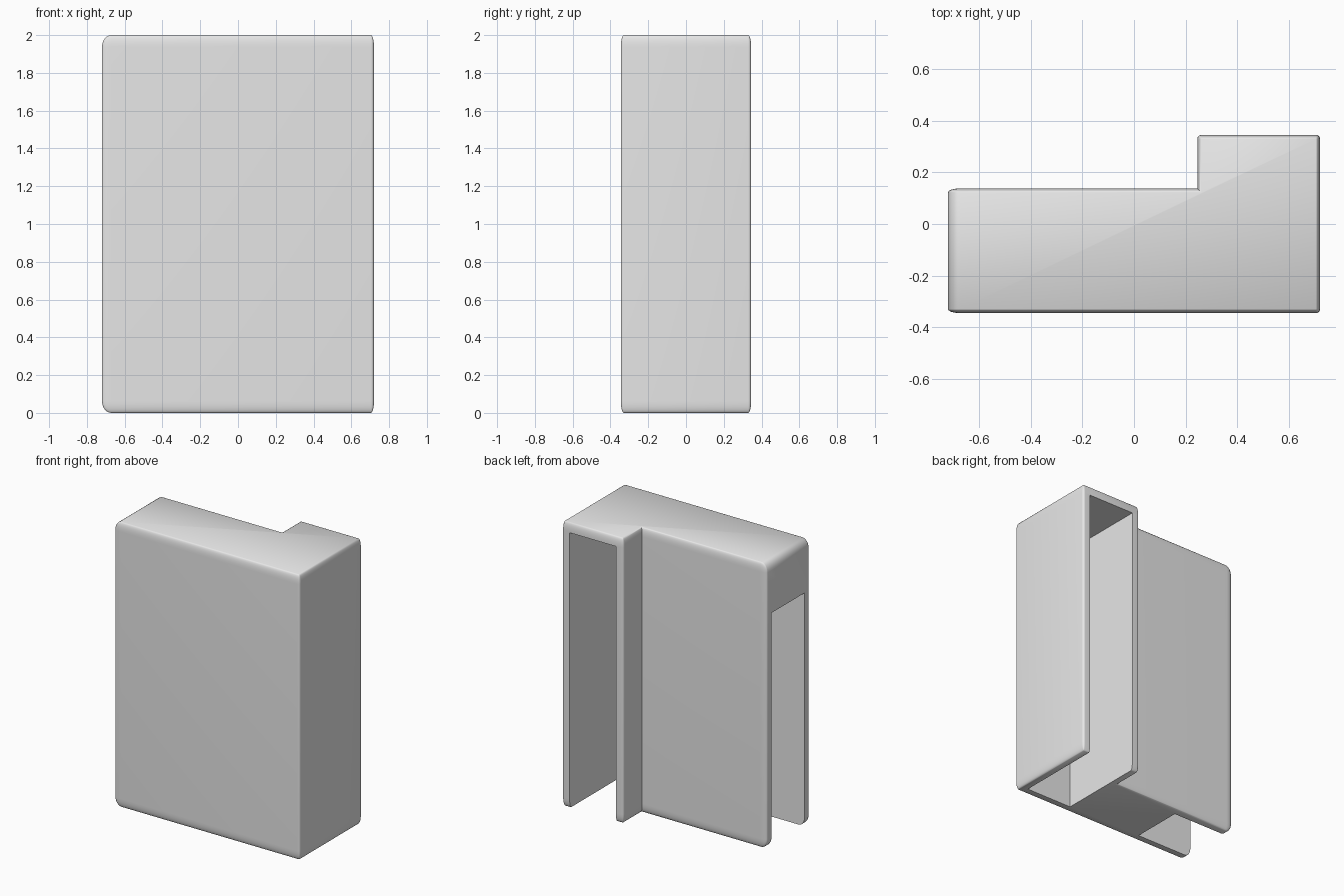
import bpy
import bmesh

default_cube = bpy.data.objects.get("Cube")
if default_cube:
    bpy.data.objects.remove(default_cube, do_unlink=True)

X0, X1, Y0, Y1, TOP = -0.72, 0.72, -0.345, 0.345, 2.0
STEP_X, STEP_Y, WALL, R = 0.245, 0.138, 0.058, 0.016

grey = bpy.data.materials.new("plain grey")
grey.use_nodes = True
grey.diffuse_color = (0.8, 0.8, 0.8, 1)
grey.node_tree.nodes["Principled BSDF"].inputs["Base Color"].default_value = (0.8, 0.8, 0.8, 1)


def make_object(name, bm):
    mesh = bpy.data.meshes.new(name)
    bm.to_mesh(mesh)
    bm.free()
    mesh.materials.append(grey)
    obj = bpy.data.objects.new(name, mesh)
    bpy.context.collection.objects.link(obj)
    return obj


def prism(outline, low, high):
    """Extrude an outline in the xy plane from low to high."""
    bm = bmesh.new()
    base = bm.faces.new([bm.verts.new((x, y, low)) for x, y in outline])
    top = bmesh.ops.extrude_face_region(bm, geom=[base])["geom"]
    verts = [v for v in top if isinstance(v, bmesh.types.BMVert)]
    bmesh.ops.translate(bm, verts=verts, vec=(0, 0, high - low))
    bmesh.ops.recalc_face_normals(bm, faces=bm.faces)
    return bm


def rectangle(xa, xb, ya, yb):
    return [(xa, ya), (xb, ya), (xb, yb), (xa, yb)]


def stretch(distance, factor):
    """Lengthen the rounded zone next to an edge."""
    return distance * factor if distance <= R else distance + R * (factor - 1)


# L-shaped housing with rounded outer edges
bm = prism([(X0, Y0), (X1, Y0), (X1, Y1), (STEP_X, Y1),
            (STEP_X, STEP_Y), (X0, STEP_Y)], 0, TOP)
bm.normal_update()
convex = [e for e in bm.edges if e.calc_face_angle_signed() > 0]
bmesh.ops.bevel(bm, geom=convex, offset=R, segments=6, profile=0.5, affect="EDGES")

# Longer rounding towards the top, bottom and narrow end
for v in bm.verts:
    if v.co.z < TOP / 2:
        v.co.z = stretch(v.co.z, 4)
    else:
        v.co.z = TOP - stretch(TOP - v.co.z, 4)
    if v.co.x < X0 + 2 * R:
        v.co.x = X0 + stretch(v.co.x - X0, 3)
housing = make_object("housing", bm)

# Pockets: one open at the back, one open at the narrow end, both open below
pockets = {
    "back_pocket": (rectangle(STEP_X + WALL, X1 - WALL, Y0 + WALL, 1), 1.932),
    "end_pocket": (rectangle(-1, -0.28, Y0 + WALL, STEP_Y - WALL), 1.638),
}
bpy.context.view_layer.objects.active = housing
housing.select_set(True)
for name, (outline, height) in pockets.items():
    cutter = make_object(name, prism(outline, -0.5, height))
    cutter.hide_render = True
    cut = housing.modifiers.new(name, "BOOLEAN")
    cut.operation = "DIFFERENCE"
    cut.solver = "EXACT"
    cut.object = cutter
    bpy.ops.object.modifier_apply(modifier=name)
    bpy.data.objects.remove(cutter, do_unlink=True)

bpy.ops.object.select_all(action="DESELECT")
housing.select_set(True)
bpy.ops.object.shade_smooth_by_angle(angle=0.75)
